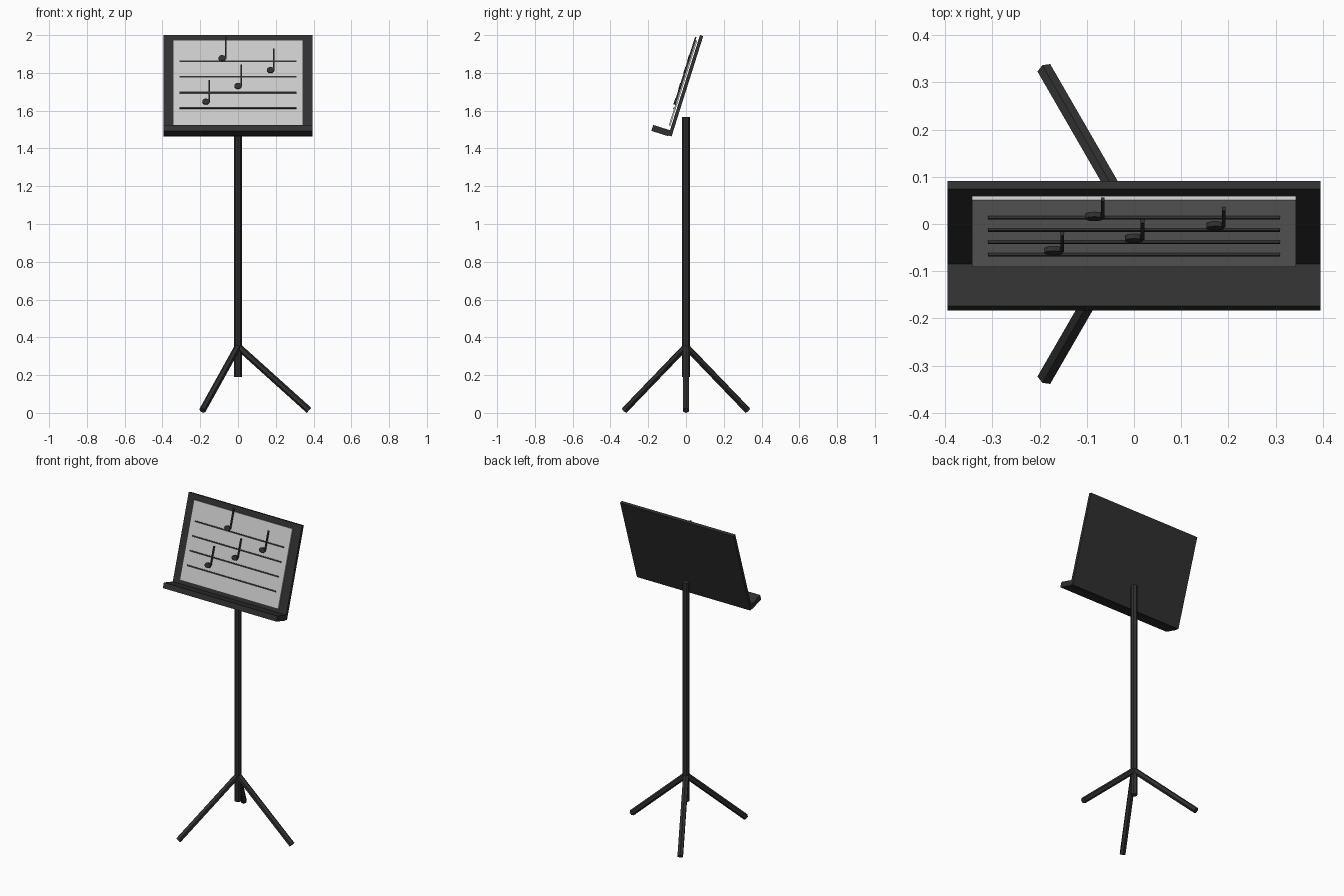
import bpy, math
from mathutils import Matrix, Vector

if "Cube" in bpy.data.objects:
    bpy.data.objects.remove(bpy.data.objects["Cube"])


def material(name, v):
    m = bpy.data.materials.new(name)
    m.diffuse_color = (v, v, v, 1)
    m.use_nodes = True
    m.node_tree.nodes["Principled BSDF"].inputs["Base Color"].default_value = m.diffuse_color
    return m


black = material("black_metal", 0.03)
white = material("paper_white", 0.75)

# Tilted frame of the desk: origin at its top front edge, -y out of the sheet, z up the desk
desk = Matrix.Translation((0, 0.074, 2.0)) @ Matrix.Rotation(math.radians(-17.5), 4, 'X')


def finish(ob, name, mat):
    ob.name = name
    ob.data.materials.append(mat)
    return ob


def desk_box(name, x, n, u, mat=black):
    """Box on the desk from ranges across, outwards from and up the desk."""
    bpy.ops.mesh.primitive_cube_add(size=1)
    ob = bpy.context.object
    centre = Vector((sum(x) / 2, -sum(n) / 2, sum(u) / 2))
    size = Matrix.Diagonal((x[1] - x[0], n[1] - n[0], u[1] - u[0], 1))
    ob.data.transform(desk @ Matrix.Translation(centre) @ size)
    return finish(ob, name, mat)


def rod(name, a, b, r, sides):
    a, b = Vector(a), Vector(b)
    bpy.ops.mesh.primitive_cylinder_add(vertices=sides, radius=r, depth=(b - a).length)
    ob = bpy.context.object
    rot = (b - a).to_track_quat('Z', 'Y').to_matrix().to_4x4()
    ob.data.transform(Matrix.Translation((a + b) / 2) @ rot)
    return finish(ob, name, black)


# Desk panel, shelf and sheet
desk_box("desk_panel", (-0.395, 0.395), (-0.018, 0), (-0.557, 0))
desk_box("desk_shelf", (-0.395, 0.395), (-0.001, 0.093), (-0.561, -0.528))
desk_box("music_sheet", (-0.343, 0.343), (0.005, 0.0138), (-0.505, -0.032), white)

# Staff lines
for i in range(4):
    u = -0.15 - 0.0867 * i
    desk_box(f"staff_line_{i + 1}", (-0.309, 0.309), (0.012, 0.019), (u - 0.004, u + 0.004))

# Notes: oval head and upright stem
for i, (x, u) in enumerate([(-0.17, -0.375), (0, -0.288), (0.172, -0.2), (-0.084, -0.134)]):
    head = rod(f"note_head_{i + 1}", (0, 0, -0.006), (0, 0, 0.006), 0.02, 10)
    head.data.transform(desk @ Matrix.Translation((x, -0.018, u))
                        @ Matrix.Rotation(math.pi / 2, 4, 'X') @ Matrix.Diagonal((1, 0.8, 1, 1)))
    desk_box(f"note_stem_{i + 1}", (x + 0.014, x + 0.022), (0.014, 0.022), (u, u + 0.118))

# Pole and tripod legs
rod("pole", (0, 0, 0.19), (0, 0, 1.566), 0.02, 8)
for i in range(3):
    a = math.radians(120 * i)
    rod(f"tripod_leg_{i + 1}", (0, 0, 0.352),
        (0.376 * math.cos(a), 0.376 * math.sin(a), 0.0135), 0.018, 6)
